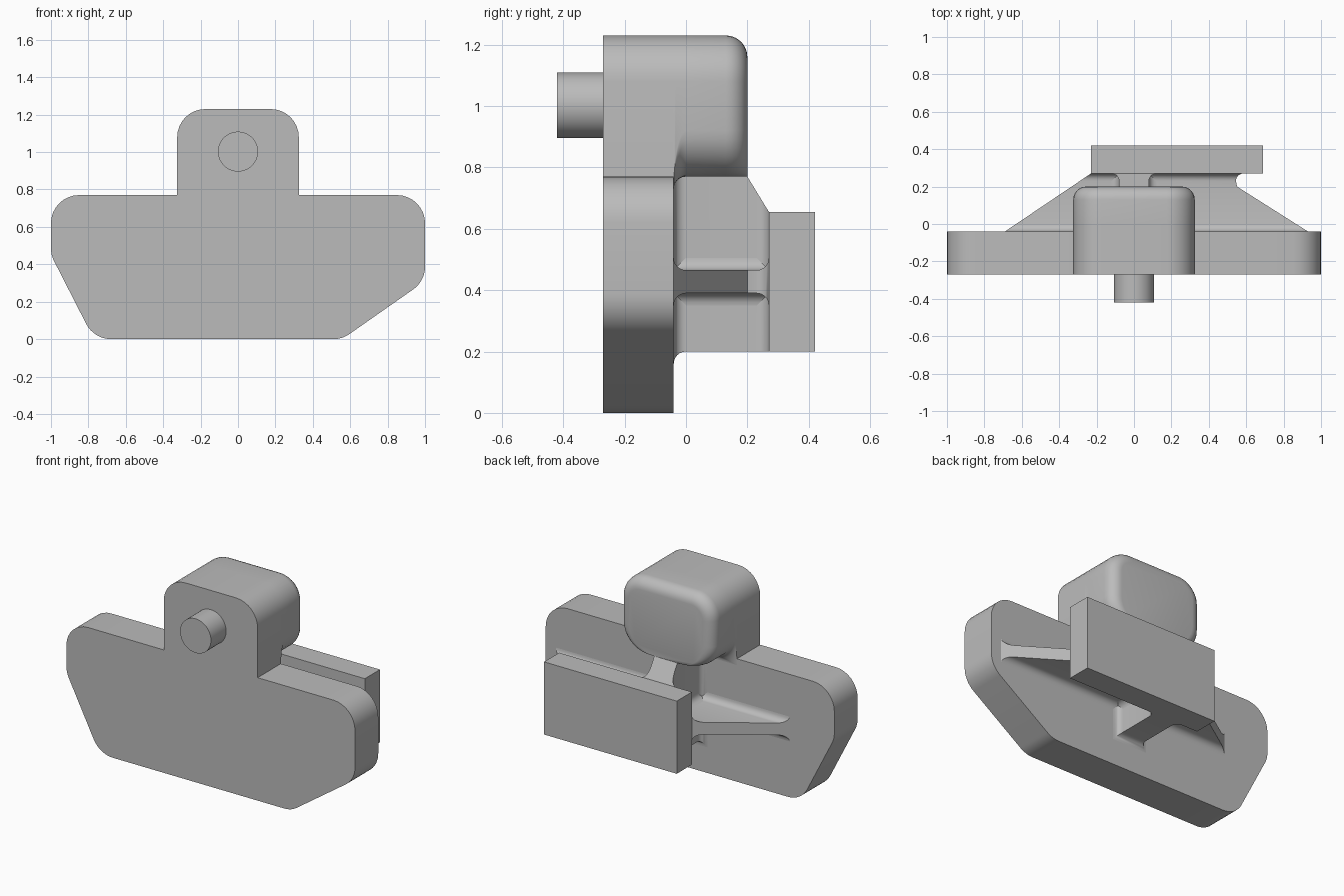
import bpy
import bmesh
from math import sin, cos, pi, radians
from mathutils import Vector

cube = bpy.data.objects.get("Cube")
if cube:
    bpy.data.objects.remove(cube, do_unlink=True)

grey = bpy.data.materials.new("plain grey")
grey.use_nodes = True
grey.diffuse_color = (0.5, 0.5, 0.5, 1)
grey.node_tree.nodes["Principled BSDF"].inputs["Base Color"].default_value = (0.5, 0.5, 0.5, 1)

FRONT, BACK = -0.27, -0.04        # faces of the main plate
SLAB = 0.27                       # front face of the rear slab
R = 0.04                          # root fillet radius
ANGLES = [i * pi / 12 for i in range(7)]


def loft(name, sections):
    """Skin a list of (y, [(x, z), ...]) rings and cap both ends."""
    bm = bmesh.new()
    rings = [[bm.verts.new((x, y, z)) for x, z in ring] for y, ring in sections]
    for a, b in zip(rings, rings[1:]):
        for i in range(len(a)):
            j = (i + 1) % len(a)
            bm.faces.new((a[i], a[j], b[j], b[i]))
    bm.faces.new(rings[0])
    bm.faces.new(rings[-1])
    bmesh.ops.remove_doubles(bm, verts=bm.verts, dist=0.0005)
    bmesh.ops.recalc_face_normals(bm, faces=bm.faces)
    mesh = bpy.data.meshes.new(name)
    bm.to_mesh(mesh)
    bm.free()
    mesh.materials.append(grey)
    ob = bpy.data.objects.new(name, mesh)
    bpy.context.collection.objects.link(ob)
    bpy.ops.object.select_all(action='DESELECT')
    ob.select_set(True)
    bpy.context.view_layer.objects.active = ob
    bpy.ops.object.shade_smooth_by_angle(angle=radians(32))
    return ob


def rounded(corners, steps=8):
    """Round each (x, z, radius) corner of a polygon with an arc."""
    pts = []
    for i, (x, z, r) in enumerate(corners):
        p = Vector((x, z))
        if r == 0:
            pts.append((x, z))
            continue
        u = (Vector(corners[i - 1][:2]) - p).normalized()
        v = (Vector(corners[(i + 1) % len(corners)][:2]) - p).normalized()
        half = u.angle(v) / 2
        mid = (u + v).normalized()
        centre = p + mid * (r / sin(half))
        side = (u - mid * u.dot(mid)).normalized()
        sweep = pi / 2 - half
        for k in range(steps + 1):
            t = sweep * (1 - 2 * k / steps)
            pts.append(tuple(centre + r * (side * sin(t) - mid * cos(t))))
    return pts


def rect(x0, x1, z0, z1):
    return [(x0, z0), (x1, z0), (x1, z1), (x0, z1)]


# Main plate with its upright neck
outline = rounded([
    (-1, 0.77, 0.15), (-1, 0.45, 0.15), (-0.77, 0, 0.15), (0.557, 0, 0.15),
    (1, 0.31, 0.15), (1, 0.77, 0.15), (0.325, 0.77, 0), (0.325, 1.23, 0.15),
    (-0.325, 1.23, 0.15), (-0.325, 0.77, 0)])
loft("main_plate", [(FRONT, outline), (BACK, outline)])


# Overhanging block: filleted into the plate, rounded at the rear
def block_ring(inset, drop, low_radius):
    w, top, low = 0.325 - inset, 1.23 - inset, 0.77 - drop
    high = 0.15 - inset
    return rounded([(-w, low, low_radius), (w, low, low_radius),
                    (w, top, high), (-w, top, high)])


block = [(BACK + R * (1 - sin(t)), block_ring(0, R * (1 - cos(t)), 0.002 + 0.148 * cos(t)))
         for t in reversed(ANGLES)]
ROUND = 0.07
block += [(0.2 - ROUND * (1 - sin(t)), block_ring(ROUND * (1 - cos(t)), 0, 0.15))
          for t in ANGLES]
loft("overhang_block", block)

# Front pin
circle = [(0.107 * cos(i * pi / 24), 1.0025 + 0.107 * sin(i * pi / 24)) for i in range(48)]
loft("front_pin", [(-0.42, circle), (FRONT, circle)])

# Rear slab
slab = rect(-0.23, 0.69, 0.2, 0.655)
loft("rear_slab", [(SLAB, slab), (0.42, slab)])

# Stations through the rib depth: (y, flare at plate, flare at slab)
stations = [(BACK + R * (1 - sin(t)), R * (1 - cos(t)), 0) for t in reversed(ANGLES)]
stations += [(0.2, 0, 0)]
stations += [(SLAB - R * (1 - sin(t)), 0, R * (1 - cos(t))) for t in ANGLES]

# Upright rib with a sloped top at the rear
upright = []
for y, a, b in stations:
    w = 0.08 + a + b
    top = 0.77 - max(0, y - 0.2) * 1.643
    upright.append((y, rect(-w, w, 0.2 - a, top)))
loft("upright_rib", upright)

# Cross rib tapering toward the slab
cross = []
for y, a, b in stations:
    left = -0.69 + 0.46 * (y - BACK) / (SLAB - BACK)
    right = max(0.93 - 1.58 * (y - BACK), 0.545) + b
    cross.append((y, rect(left, right, 0.39 - a - b, 0.465 + a + b)))
loft("cross_rib", cross)

# Fillets where the two ribs meet
for sx, side in ((1, "left"), (-1, "right")):
    for z, sz, level in ((0.39, -1, "lower"), (0.465, 1, "upper")):
        ring = [(sx * 0.08, z)] + [(sx * (0.08 + R * (1 - sin(t))), z + sz * R * (1 - cos(t)))
                                   for t in ANGLES]
        loft(f"{level}_{side}_rib_fillet", [(BACK, ring), (SLAB, ring)])
